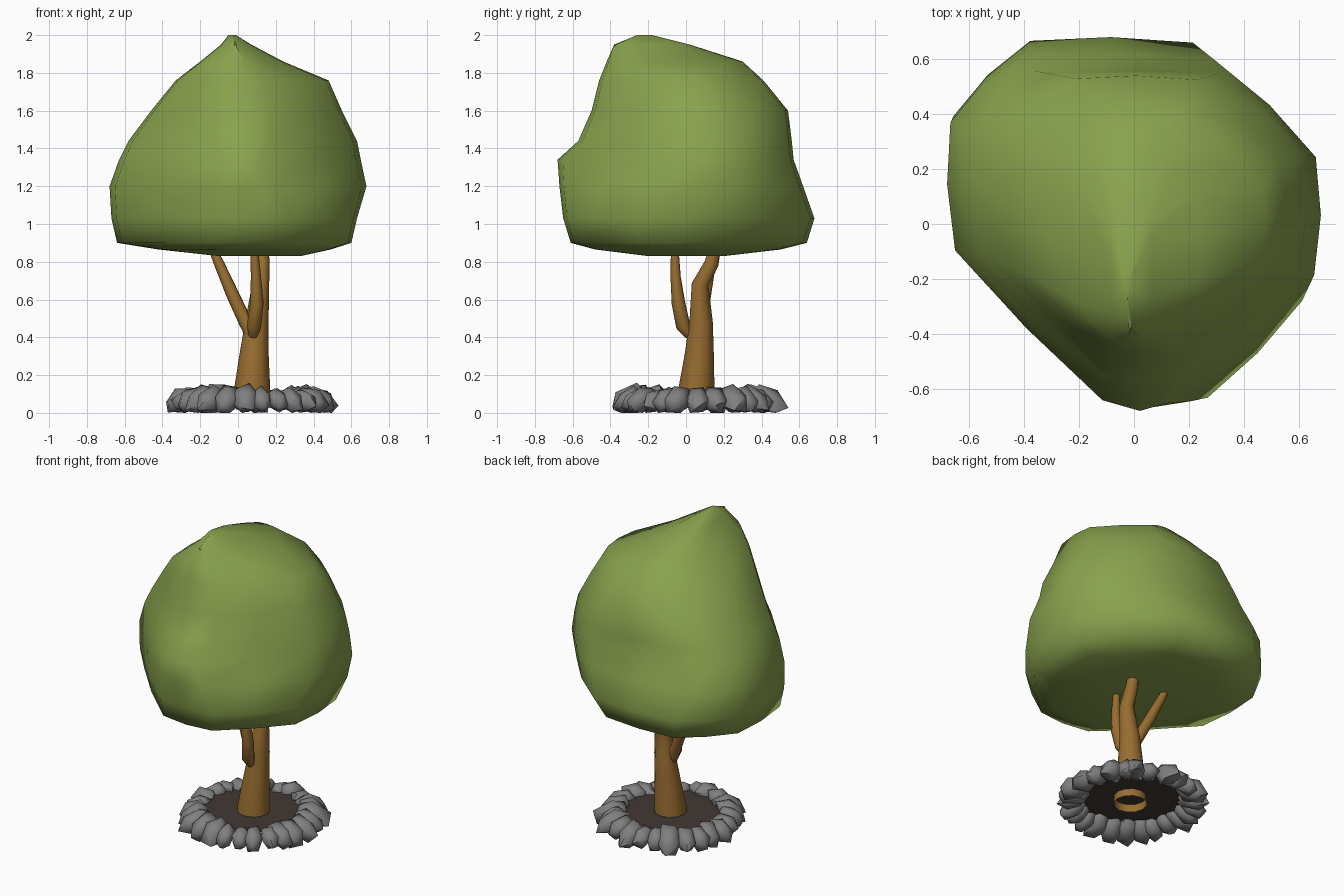
import bpy, bmesh, math, random
from mathutils import Vector, Matrix

random.seed(11)
cube = bpy.data.objects.get("Cube")
if cube:
    bpy.data.objects.remove(cube, do_unlink=True)


def material(name, rgb):
    mat = bpy.data.materials.new(name)
    mat.use_nodes = True
    mat.diffuse_color = (*rgb, 1)
    bsdf = mat.node_tree.nodes["Principled BSDF"]
    bsdf.inputs["Base Color"].default_value = (*rgb, 1)
    bsdf.inputs["Roughness"].default_value = 0.9
    return mat


LEAF = material("leaf green", (0.25, 0.36, 0.075))
BARK = material("bark brown", (0.31, 0.153, 0.03))
STONE = material("stone grey", (0.215, 0.215, 0.217))
SOIL = material("dark soil", (0.056, 0.04, 0.033))


def finish(bm, name, mat, angle):
    bmesh.ops.recalc_face_normals(bm, faces=bm.faces)
    mesh = bpy.data.meshes.new(name)
    bm.to_mesh(mesh)
    bm.free()
    mesh.materials.append(mat)
    obj = bpy.data.objects.new(name, mesh)
    bpy.context.collection.objects.link(obj)
    bpy.ops.object.select_all(action='DESELECT')
    obj.select_set(True)
    bpy.context.view_layer.objects.active = obj
    bpy.ops.object.shade_smooth_by_angle(angle=math.radians(angle))
    return obj


def loft(bm, rings, cap_start=True):
    """Skin a list of equally long point rings and cap the ends."""
    rows = [[bm.verts.new(p) for p in ring] for ring in rings]
    n = len(rows[0])
    for a, b in zip(rows, rows[1:]):
        for i in range(n):
            j = (i + 1) % n
            bm.faces.new((a[i], a[j], b[j], b[i]))
    bm.faces.new(rows[-1])
    if cap_start:
        bm.faces.new(rows[0])


# Crown: at each height, how far the leaves reach in eight compass directions
# height: left, back left, back, ... anticlockwise from +x
levels = {
    .83: (.33, .3, .2, .15, .1, .15, .2, .3),
    .865: (.49, .45, .5, .5, .42, .42, .48, .5),
    .9: (.6, .56, .64, .71, .64, .52, .61, .59),
    1.03: (.63, .64, .68, .76, .67, .545, .65, .65),
    1.2: (.68, .655, .62, .75, .68, .545, .67, .61),
    1.34: (.65, .64, .57, .68, .63, .52, .68, .55),
    1.44: (.63, .62, .56, .63, .58, .48, .57, .53),
    1.6: (.55, .55, .54, .54, .46, .44, .5, .47),
    1.76: (.48, .44, .41, .36, .33, .4, .46, .42),
    1.86: (.24, .25, .3, .25, .2, .36, .42, .32),
    1.95: (.07, .04, .02, .05, .09, .27, .38, .25),
    2: (-.01, -.14, -.18, -.1, .05, .2, .26, .17)}


def plan_ring(reach, z):
    """Rounded octagon that touches the given reach in each direction."""
    turn = math.tau / 8
    corners = []
    for i in range(8):
        a, near, far = i * turn, reach[i], reach[(i + 1) % 8]
        side = (far - near * math.cos(turn)) / math.sin(turn)
        corners.append(Vector((near * math.cos(a) - side * math.sin(a),
                               near * math.sin(a) + side * math.cos(a), z)))
    ring = []
    for i, c in enumerate(corners):
        before = (corners[i - 1] + c) / 2
        after = (corners[(i + 1) % 8] + c) / 2
        ring += [before, c.lerp((before + after) / 2, .2)]
    return ring


bm = bmesh.new()
loft(bm, [plan_ring(reach, z) for z, reach in levels.items()])
finish(bm, "leaf_crown", LEAF, 75)


# Trunk and branches: round tubes along short paths
def tube(name, path, sides=12, open_base=False):
    points = [Vector(p[:3]) for p in path]
    rings = []
    for i, p in enumerate(points):
        d = points[min(i + 1, len(points) - 1)] - points[max(i - 1, 0)]
        if i == 0 and open_base:
            d = Vector((0, 0, 1))
        turn = Vector((0, 0, 1)).rotation_difference(d)
        r = path[i][3]
        rings.append([p + turn @ Vector((r * math.cos(a), r * math.sin(a), 0))
                      for a in (k * math.tau / sides for k in range(sides))])
    bm = bmesh.new()
    loft(bm, rings, not open_base)
    finish(bm, name, BARK, 50)


tube("trunk", [(.075, .055, .04, .1), (.075, .055, .12, .096),
               (.085, .07, .3, .078), (.1, .08, .48, .062),
               (.12, .075, .68, .045), (.13, .135, .79, .038),
               (.13, .16, .9, .03)], open_base=True)
tube("right_branch", [(.08, .06, .4, .035), (.04, .07, .48, .036),
                      (-.03, .1, .63, .034), (-.1, .13, .79, .027),
                      (-.14, .14, .88, .02)], 8)
tube("front_branch", [(.08, .02, .41, .025), (.085, -.015, .46, .038),
                      (.1, -.04, .58, .036), (.095, -.055, .72, .027),
                      (.085, -.06, .88, .02)], 8)

# Soil bed
CENTRE = Vector((.07, .06, 0))
bm = bmesh.new()
bmesh.ops.create_circle(bm, cap_ends=True, segments=24, radius=.32,
                        matrix=Matrix.Translation(CENTRE + Vector((0, 0, .09))))
finish(bm, "soil_bed", SOIL, 30)

# Ring of worn stones, overlapping and sloping down outwards
bm = bmesh.new()
COUNT = 26
for i in range(COUNT):
    angle = math.tau * (i + random.uniform(-.25, .25)) / COUNT
    size = random.uniform(.85, 1.15)
    made = bmesh.ops.create_icosphere(bm, subdivisions=1, radius=1)["verts"]
    spin = Matrix.Rotation(random.uniform(0, math.tau), 3, 'Z') @ \
        Matrix.Rotation(random.uniform(0, math.tau), 3, 'X')
    lean = Matrix.Rotation(random.uniform(.3, .7), 3, 'Y')
    facing = Matrix.Rotation(angle, 3, 'Z')
    place = CENTRE + facing @ Vector((random.uniform(.35, .375), 0, .067))
    for v in made:
        p = spin @ v.co * random.uniform(.92, 1.1)
        p = lean @ Vector((p.x * .105, p.y * .067, p.z * .066))
        v.co = place + facing @ (p * size)
        v.co.z = max(v.co.z, 0)
finish(bm, "stone_ring", STONE, 55)
